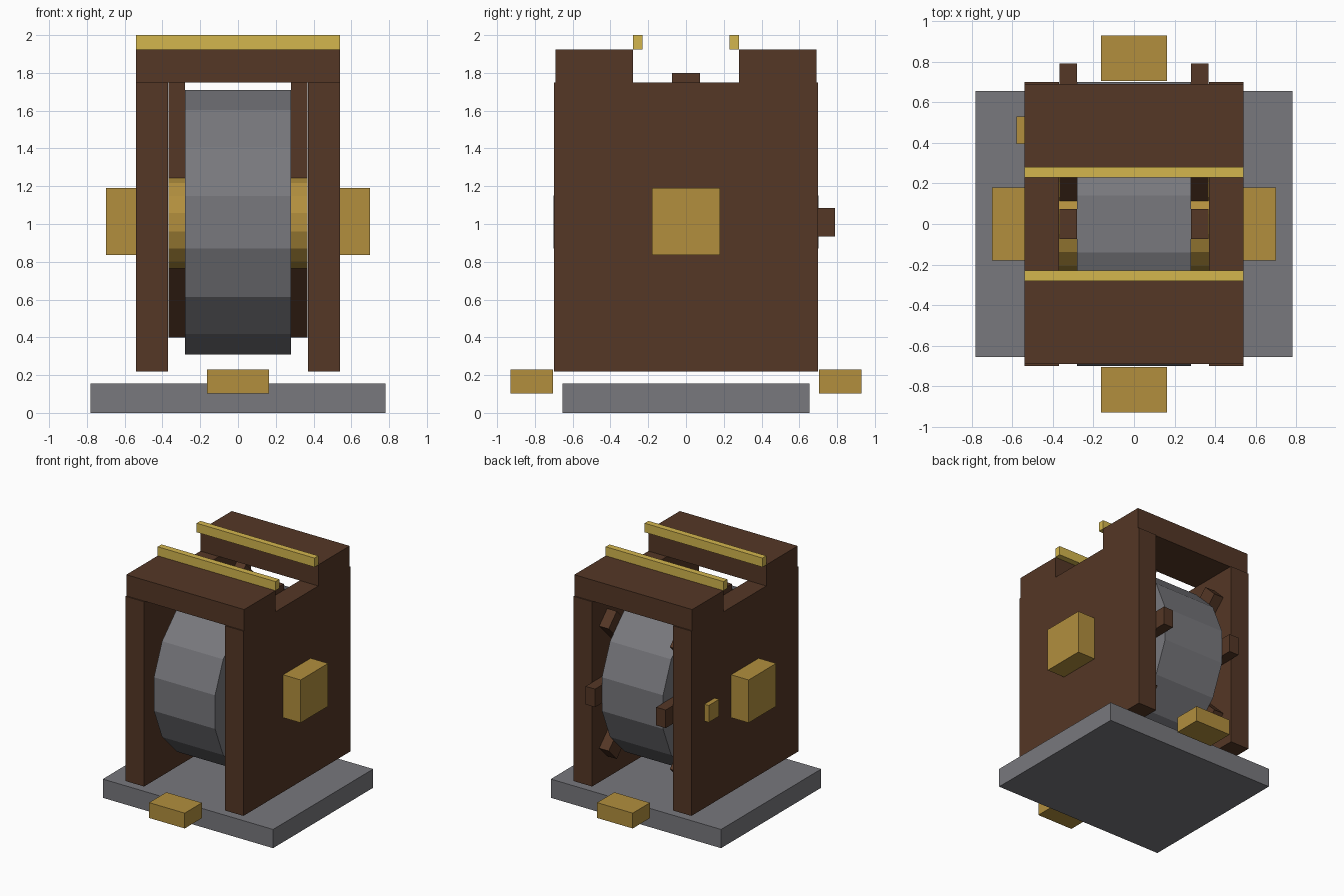
import bpy, bmesh, math
from mathutils import Matrix, Vector

if "Cube" in bpy.data.objects:
    bpy.data.objects.remove(bpy.data.objects["Cube"])


def material(name, rgb):
    m = bpy.data.materials.new(name)
    m.diffuse_color = (*rgb, 1)
    m.use_nodes = True
    m.node_tree.nodes["Principled BSDF"].inputs["Base Color"].default_value = m.diffuse_color
    return m


BROWN = material("dark_wood", (0.089, 0.038, 0.019))
GREY = material("steel_grey", (0.188, 0.188, 0.205))
GOLD = material("brass", (0.445, 0.275, 0.048))
BRIGHT = material("bright_brass", (0.658, 0.468, 0.076))

AXLE = Vector((0, 0, 1.01))  # wheel centre


def finish(name, bm, mat):
    me = bpy.data.meshes.new(name)
    bm.to_mesh(me)
    bm.free()
    me.materials.append(mat)
    ob = bpy.data.objects.new(name, me)
    bpy.context.collection.objects.link(ob)
    return ob


def box(name, x, y, z, mat, turn=None):
    """Box from (min, max) ranges, optionally transformed by a matrix."""
    bm = bmesh.new()
    size = [r[1] - r[0] for r in (x, y, z)]
    mid = [(r[1] + r[0]) / 2 for r in (x, y, z)]
    bmesh.ops.create_cube(bm, size=1, matrix=Matrix.Translation(mid) @ Matrix.Diagonal((*size, 1)))
    if turn:
        bm.transform(turn)
    return finish(name, bm, mat)


def drum(name, radius, half_width, mat):
    """16-sided cylinder along x, with a flat facet on top."""
    bm = bmesh.new()
    bmesh.ops.create_cone(bm, cap_ends=True, segments=16, radius1=radius, radius2=radius,
                          depth=2 * half_width)
    bm.transform(Matrix.Translation(AXLE) @ Matrix.Rotation(math.pi / 2, 4, 'Y')
                 @ Matrix.Rotation(math.pi / 16, 4, 'Z'))
    return finish(name, bm, mat)


def span(side, a, b):
    return tuple(sorted((side * a, side * b)))


# Base slab
box("base", (-0.78, 0.78), (-0.655, 0.655), (0, 0.155), GREY)

# Wheel and its hub
drum("wheel", 0.714, 0.28, GREY)
drum("hub", 0.25, 0.369, GOLD)

for s, label in ((-1, "left"), (1, "right")):
    # Side walls and the square bosses on them
    box(label + "_wall", span(s, 0.37, 0.54), (-0.70, 0.70), (0.22, 1.75), BROWN)
    box(label + "_boss", span(s, 0.54, 0.70), (-0.18, 0.18), (0.835, 1.19), GOLD)
    # Spokes fanned from the top over the back, on each wheel face
    for deg in (0, 45, 90, 135):
        turn = Matrix.Translation(AXLE) @ Matrix.Rotation(-math.radians(deg), 4, 'X')
        box(f"{label}_spoke_{deg}", span(s, 0.28, 0.367), (-0.075, 0.075), (0, 0.79), BROWN, turn)

for s, label in ((-1, "front"), (1, "back")):
    # Top beams, rails along their inner edges, and foot blocks
    box(label + "_beam", (-0.54, 0.54), span(s, 0.28, 0.69), (1.75, 1.925), BROWN)
    box(label + "_rail", (-0.54, 0.54), span(s, 0.23, 0.28), (1.925, 2.0), BRIGHT)
    box(label + "_foot", (-0.163, 0.163), span(s, 0.705, 0.93), (0.103, 0.23), GOLD)

# Small latch on the left wall
box("latch", (-0.58, -0.54), (0.395, 0.53), (0.94, 1.08), GOLD)
